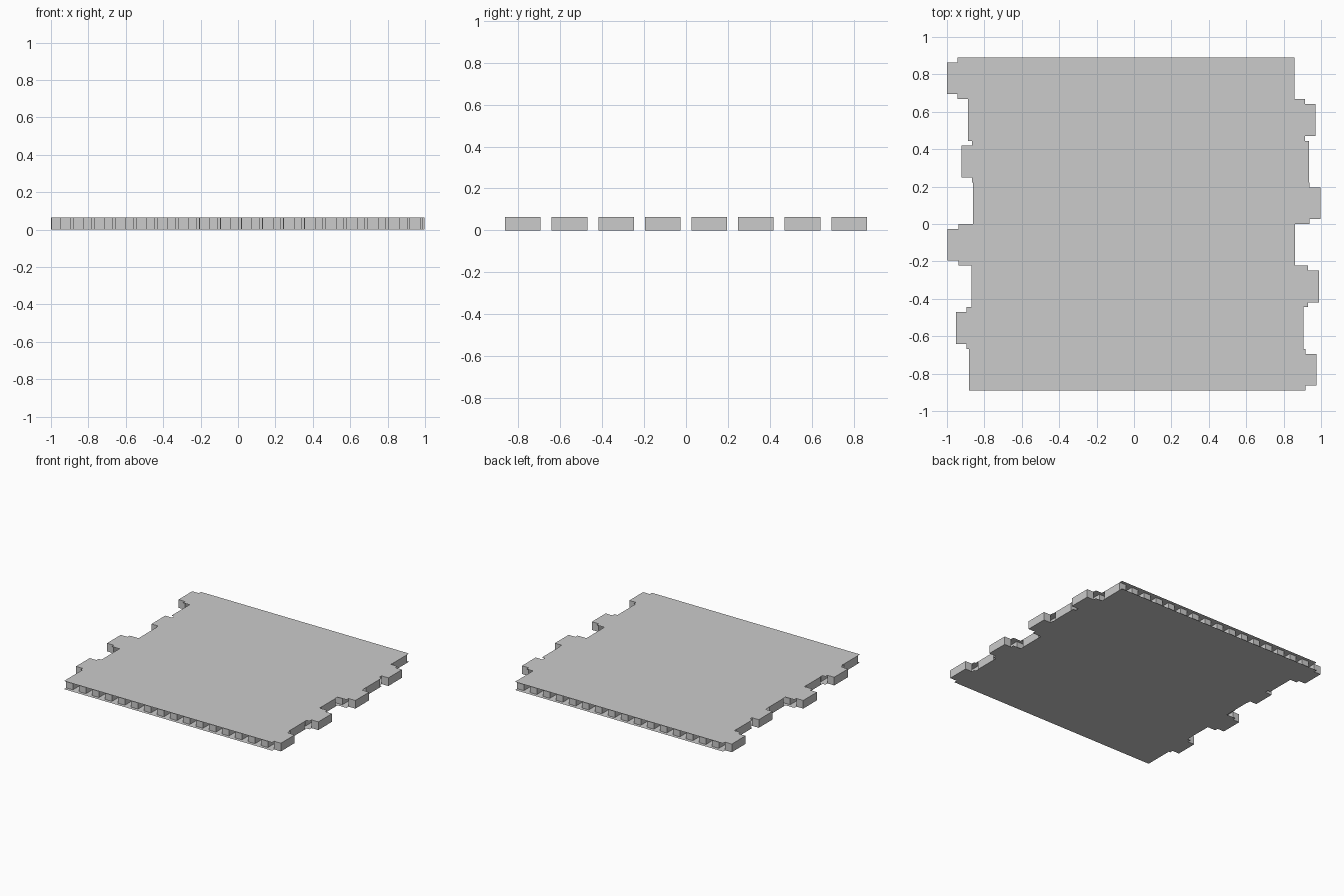
import bpy, bmesh

if "Cube" in bpy.data.objects:
    bpy.data.objects.remove(bpy.data.objects["Cube"])

H = 0.064            # panel height
ROW = 0.2225         # row pitch along y
BLOCK_Y = 0.17       # block depth
LENGTH = 1.80        # strip length
CELLS = 16
PITCH = LENGTH / CELLS
BLOCK_X = 0.058


def mesh_object(name, bm):
    mesh = bpy.data.meshes.new(name)
    bm.normal_update()
    bm.to_mesh(mesh)
    bm.free()
    obj = bpy.data.objects.new(name, mesh)
    bpy.context.collection.objects.link(obj)
    return obj


def add_box(bm, x0, x1, y0, y1, z0, z1):
    made = bmesh.ops.create_cube(bm, size=1)["verts"]
    bmesh.ops.scale(bm, vec=(x1 - x0, y1 - y0, z1 - z0), verts=made)
    bmesh.ops.translate(bm, verts=made,
                        vec=((x0 + x1) / 2, (y0 + y1) / 2, (z0 + z1) / 2))


def add_sheet(bm, x0, x1, y0, y1, z, up):
    pts = [(x0, y0, z), (x1, y0, z), (x1, y1, z), (x0, y1, z)]
    if not up:
        pts.reverse()
    bm.faces.new([bm.verts.new(p) for p in pts])


# Left end of each strip, from the back row to the front row
starts = [-0.943, -0.887, -0.865, -0.861, -0.938, -0.87, -0.895, -0.882]

for i, x0 in enumerate(starts):
    yc = (3.5 - i) * ROW
    x1 = x0 + LENGTH

    # Thin skins closing the top and the bottom of the strip
    for name, z, up in (("top_skin", H, True), ("bottom_skin", 0, False)):
        bm = bmesh.new()
        add_sheet(bm, x0, x1, yc - ROW / 2, yc + ROW / 2, z, up)
        mesh_object(f"{name}_{i + 1}", bm)

    # Evenly spaced core blocks; the last one sticks out beyond the skins,
    # to the left on odd rows and to the right on even rows
    bm = bmesh.new()
    for k in range(CELLS + 1):
        if i % 2:
            a = x0 + k * PITCH
        else:
            a = x1 - BLOCK_X - k * PITCH
        add_box(bm, a, a + BLOCK_X, yc - BLOCK_Y / 2, yc + BLOCK_Y / 2, 0, H)
    mesh_object(f"core_blocks_{i + 1}", bm)
